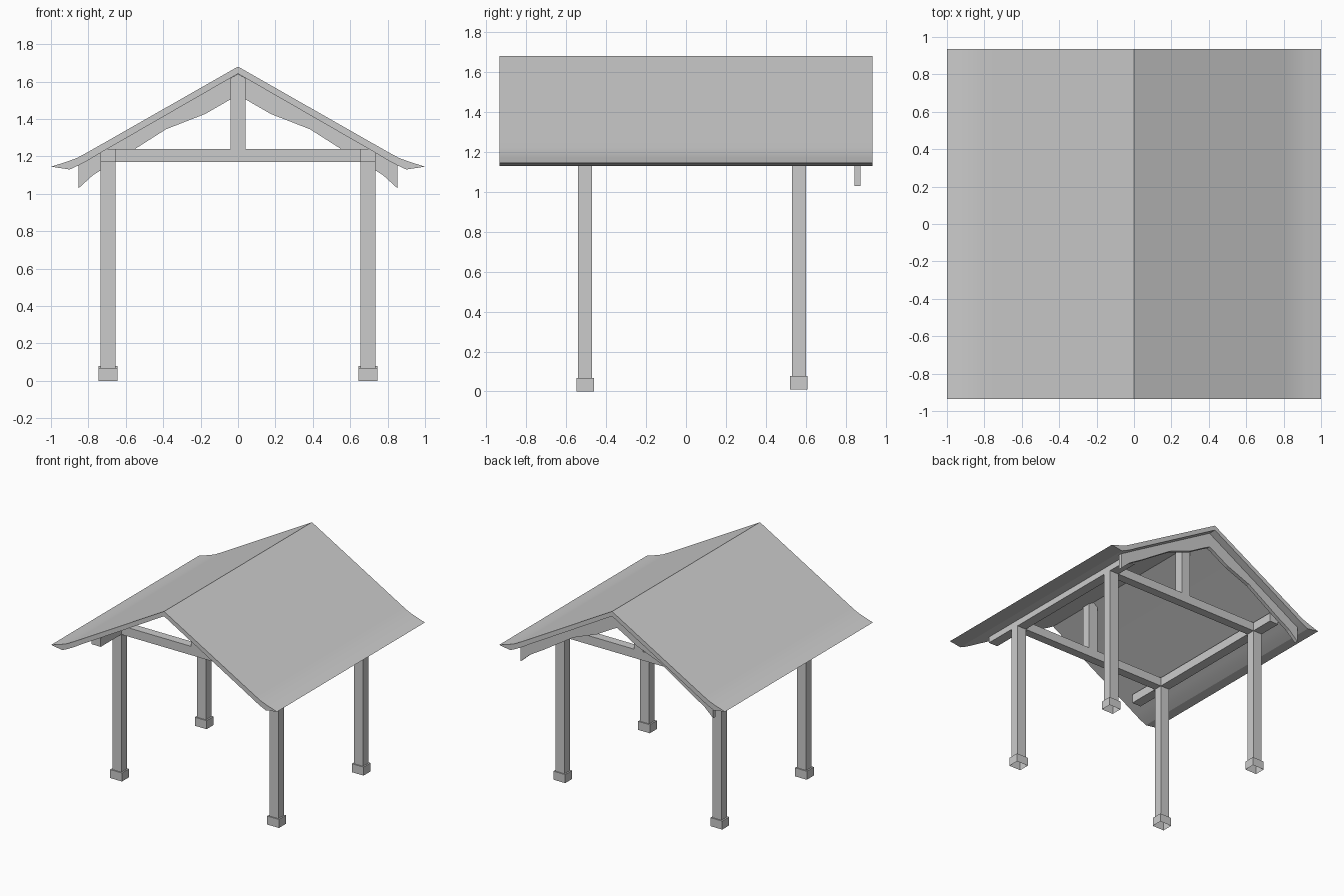
import bpy, bmesh

if "Cube" in bpy.data.objects:
    bpy.data.objects.remove(bpy.data.objects["Cube"])


def prism(name, profile, y0, y1, drop_bottom=False):
    """Extrude an x-z outline along y."""
    bm = bmesh.new()
    face = bm.faces.new([bm.verts.new((x, y0, z)) for x, z in profile])
    ext = bmesh.ops.extrude_face_region(bm, geom=[face])
    moved = [g for g in ext["geom"] if isinstance(g, bmesh.types.BMVert)]
    bmesh.ops.translate(bm, verts=moved, vec=(0, y1 - y0, 0))
    bmesh.ops.recalc_face_normals(bm, faces=bm.faces)
    if drop_bottom:
        low = [f for f in bm.faces if f.normal.z < -0.9]
        bmesh.ops.delete(bm, geom=low, context='FACES_ONLY')
    mesh = bpy.data.meshes.new(name)
    bm.to_mesh(mesh)
    bm.free()
    ob = bpy.data.objects.new(name, mesh)
    bpy.context.collection.objects.link(ob)
    return ob


def box(name, x0, x1, y0, y1, z0, z1, **kw):
    return prism(name, [(x0, z0), (x1, z0), (x1, z1), (x0, z1)], y0, y1, **kw)


def mirrored(top, bottom):
    """Closed symmetric outline from right-hand upper and lower lines, both starting at x = 0."""
    right = top + bottom[::-1]
    left = [(-x, z) for x, z in right[::-1] if x > 0]
    return right + left


# Roof shell with flared eaves
roof = prism("roof", mirrored(
    [(0, 1.68), (0.75, 1.253), (0.81, 1.219), (0.86, 1.192), (0.92, 1.17), (1.0, 1.145)],
    [(0, 1.642), (0.73, 1.222), (0.80, 1.18), (0.85, 1.153), (0.90, 1.13)]), -0.935, 0.935)
bpy.context.view_layer.objects.active = roof
roof.select_set(True)
bpy.ops.object.shade_smooth_by_angle(angle=0.5)
roof.select_set(False)

# Curved gable board under the back end of the roof
prism("back_gable_board", mirrored(
    [(0, 1.642), (0.73, 1.222), (0.80, 1.18), (0.852, 1.152)],
    [(0, 1.525), (0.04, 1.505), (0.175, 1.427), (0.385, 1.345), (0.55, 1.24),
     (0.65, 1.175), (0.735, 1.125), (0.775, 1.10), (0.852, 1.03)]), 0.843, 0.873)

# Posts, footings and trusses
for end, y, z0 in (("front", -0.505, 0.0), ("back", 0.565, 0.01)):
    for side, x in (("left", -0.695), ("right", 0.695)):
        box(f"{end}_{side}_post", x - 0.04, x + 0.04, y - 0.035, y + 0.035, z0 + 0.06, 1.17)
        box(f"{end}_{side}_footing", x - 0.052, x + 0.052, y - 0.044, y + 0.044,
            z0, z0 + 0.068, drop_bottom=True)
    box(f"{end}_tie_beam", -0.655, 0.655, y - 0.035, y + 0.035, 1.17, 1.24)
    prism(f"{end}_king_post", [(-0.04, 1.24), (0.04, 1.24), (0.04, 1.618), (0, 1.641), (-0.04, 1.618)],
          y - 0.035, y + 0.035)

# Long plates carrying the roof
for side, x in (("left", -0.695), ("right", 0.695)):
    box(f"{side}_plate", x - 0.04, x + 0.04, -0.80, 0.79, 1.17, 1.24)
